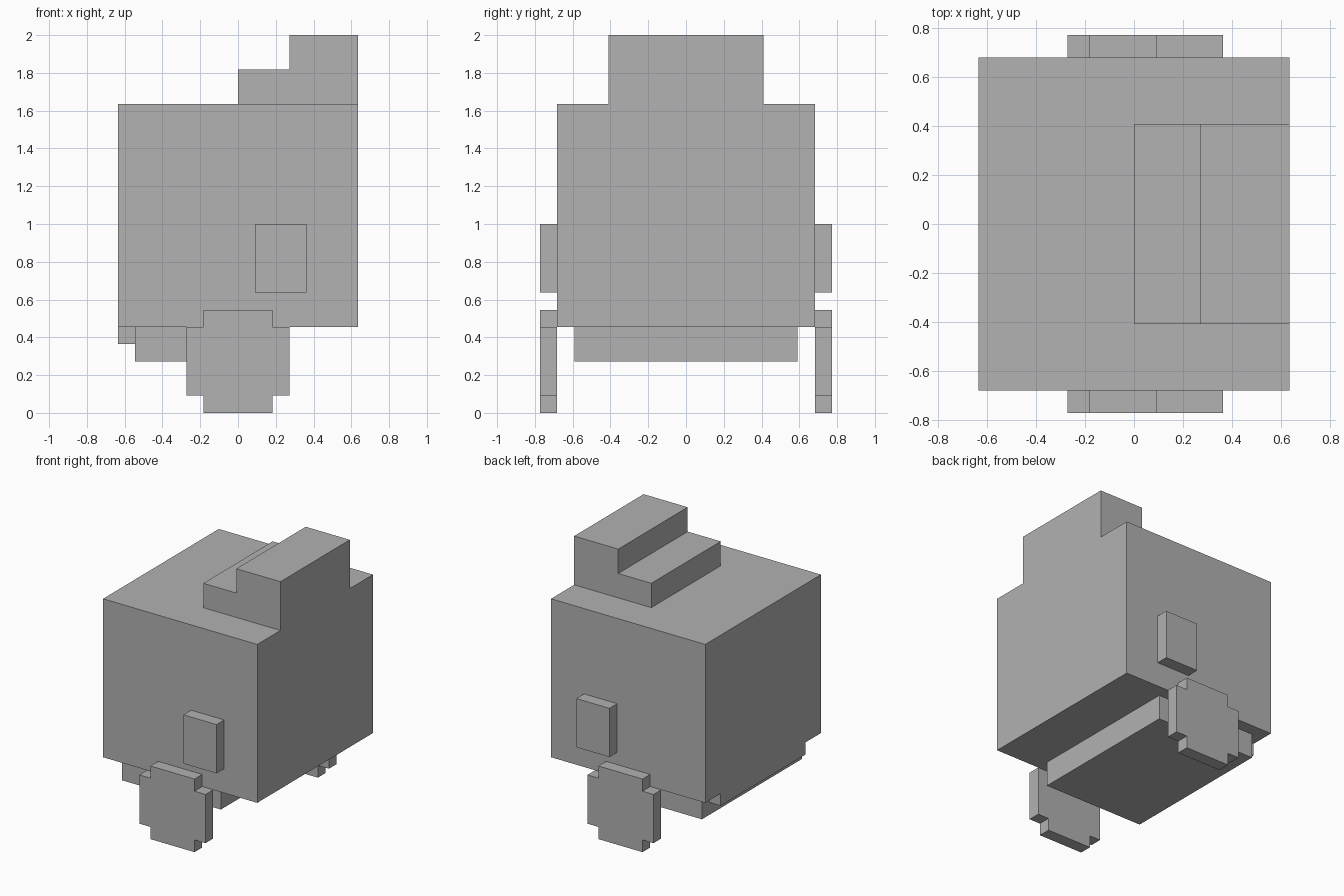
import bpy
import bmesh

U = 1 / 11  # one block of the model's grid

cube = bpy.data.objects.get("Cube")
if cube:
    bpy.data.objects.remove(cube, do_unlink=True)

grey = bpy.data.materials.new("plain grey")
grey.use_nodes = True
colour = (0.445, 0.445, 0.445, 1)
grey.diffuse_color = colour
grey.node_tree.nodes["Principled BSDF"].inputs["Base Color"].default_value = colour


def extrude_profile(name, outline, y0, y1):
    """Extrude an (x, z) outline, in blocks, from y0 to y1."""
    bm = bmesh.new()
    face = bm.faces.new([bm.verts.new((x * U, y0 * U, z * U)) for x, z in outline])
    side = bmesh.ops.extrude_face_region(bm, geom=[face])
    moved = [v for v in side["geom"] if isinstance(v, bmesh.types.BMVert)]
    bmesh.ops.translate(bm, verts=moved, vec=(0, (y1 - y0) * U, 0))
    bmesh.ops.recalc_face_normals(bm, faces=bm.faces)
    mesh = bpy.data.meshes.new(name)
    bm.to_mesh(mesh)
    bm.free()
    mesh.materials.append(grey)
    obj = bpy.data.objects.new(name, mesh)
    bpy.context.collection.objects.link(obj)
    return obj


def rect(x0, x1, z0, z1):
    return [(x0, z0), (x1, z0), (x1, z1), (x0, z1)]


# Main body block
extrude_profile("body", rect(-7, 7, 5, 18), -7.5, 7.5)

# Stepped block on the roof
steps = [(0, 18), (7, 18), (7, 22), (3, 22), (3, 20), (0, 20)]
extrude_profile("roof_step", steps, -4.5, 4.5)

# Underside block and the thin lip beside it
extrude_profile("underside", rect(-6, 3, 3, 5), -6.5, 6.5)
extrude_profile("underside_lip", rect(-7, -6, 4, 5), -5.5, 5.5)

# Notched foot plates and small side blocks, front and back
foot = [(-2, 0), (2, 0), (2, 1), (3, 1), (3, 5), (2, 5),
        (2, 6), (-2, 6), (-2, 5), (-3, 5), (-3, 1), (-2, 1)]
for label, s in (("front", -1), ("back", 1)):
    extrude_profile(label + "_foot", foot, s * 7.5, s * 8.5)
    extrude_profile(label + "_side_block", rect(1, 4, 7, 11), s * 7.5, s * 8.5)
